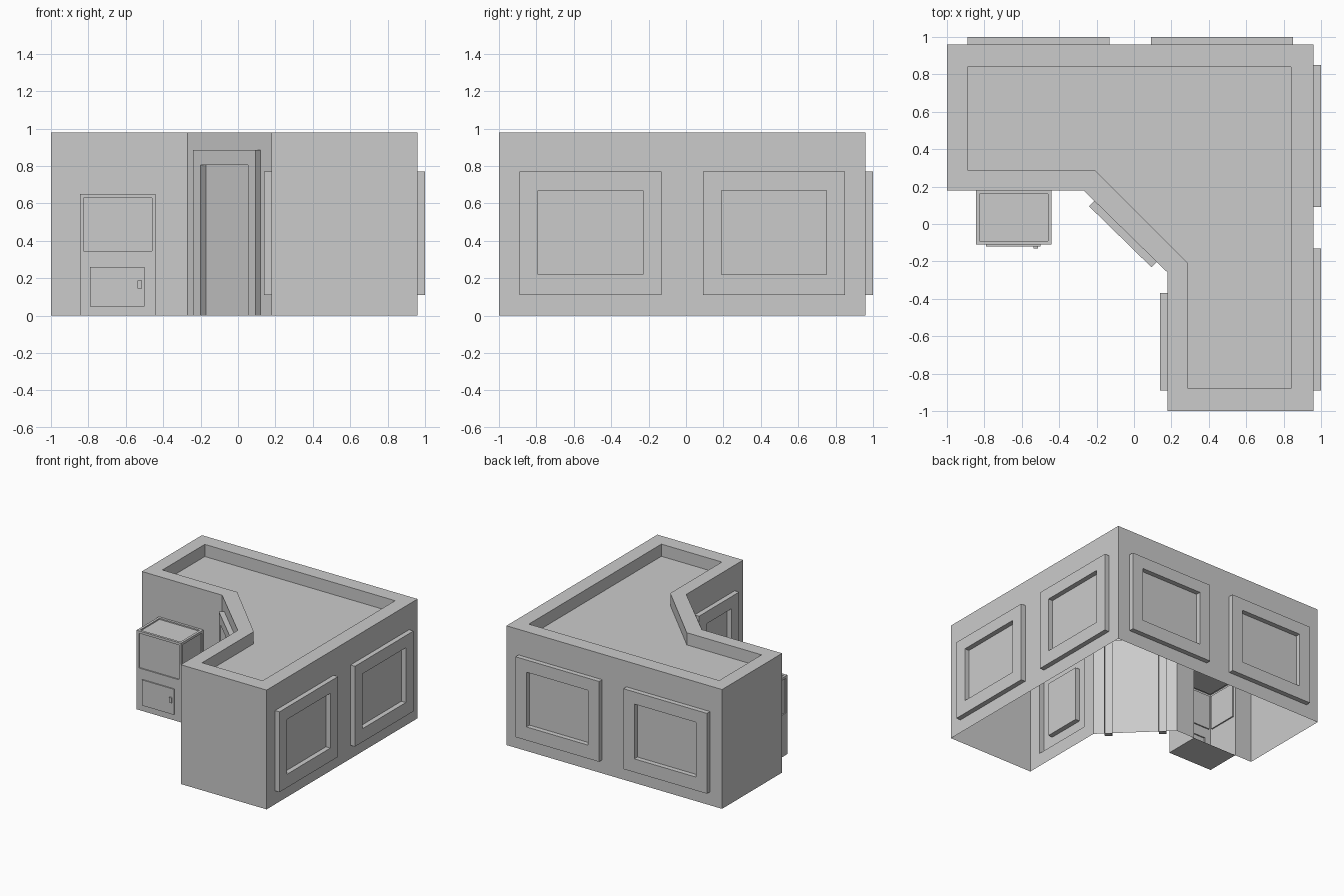
import bpy
from mathutils import Vector as V

if "Cube" in bpy.data.objects:
    bpy.data.objects.remove(bpy.data.objects["Cube"])

H, ROOF, D = 0.98, 0.88, 0.04      # parapet height, roof deck height, frame depth


def make(name, faces):
    """Object from a list of faces given as point lists, welding shared corners."""
    ids, verts, polys = {}, [], []
    for f in faces:
        poly = []
        for p in f:
            k = tuple(round(c, 5) for c in p)
            if k not in ids:
                ids[k] = len(verts)
                verts.append(k)
            poly.append(ids[k])
        polys.append(poly)
    me = bpy.data.meshes.new(name)
    me.from_pydata(verts, [], polys)
    me.update()
    ob = bpy.data.objects.new(name, me)
    bpy.context.collection.objects.link(ob)
    return ob


def relief(o, u, v, us, vs, off):
    """Sheet cut into cells; off(i, j) raises a cell along u x v, None leaves a hole."""
    o, u, v = V(o), V(u), V(v)
    n = u.cross(v)
    P = lambda a, b, h: o + u * a + v * b + n * h
    nu, nv = len(us) - 1, len(vs) - 1
    get = lambda i, j: off(i, j) if 0 <= i < nu and 0 <= j < nv else 0
    out = []
    for i in range(nu):
        for j in range(nv):
            h = get(i, j)
            if h is not None:
                out.append([P(us[a], vs[b], h) for a, b in
                            ((i, j), (i + 1, j), (i + 1, j + 1), (i, j + 1))])
    # step faces between cells of different height
    for i in range(nu + 1):
        for j in range(nv + 1):
            here = get(i, j)
            for other, e in ((get(i - 1, j), ((us[i], vs[j]), (us[i], vs[min(j + 1, nv)]))),
                             (get(i, j - 1), ((us[min(i + 1, nu)], vs[j]), (us[i], vs[j])))):
                if None not in (here, other) and here != other and e[0] != e[1]:
                    (a, b), (c, d) = e
                    out.append([P(a, b, here), P(a, b, other), P(c, d, other), P(c, d, here)])
    return out


def window(i, j):
    return D if i % 4 in (1, 2, 3) and 1 <= j <= 3 and (i % 4, j) != (2, 2) else 0


def doorway(i, j):
    return D if (i in (1, 3) and j < 2) or (i, j) == (2, 1) else 0


flat = lambda i, j: 0
hatch = lambda i, j: None if (i, j) == (1, 0) else 0

# Footprint, counter-clockwise, and the inner edge of the parapet
outer = [(.96, -1), (.96, .96), (-1, .96), (-1, .18), (-.27, .18), (.18, -.26), (.18, -1)]
inner = [(.84, -.88), (.84, .84), (-.89, .84), (-.89, .29), (-.21, .29), (.29, -.21), (.29, -.88)]

# Walls: name, inner cuts along the wall, inner cuts in height, relief
two = [.11, .21, .77, .87, 1.09, 1.19, 1.75, 1.85]
wz = [.11, .22, .67, .77]
walls = [("right_wall_with_windows", two, wz, window),
         ("back_wall_with_windows", two, wz, window),
         ("left_end_wall", [], [], flat),
         ("front_wall_with_cabinet_opening", [.155, .56], [.65], hatch),
         ("diagonal_wall_with_door", [.08, .137, .49, .547], [.805, .885], doorway),
         ("inner_wall_with_window", [.11, .21, .53, .63], wz, window),
         ("front_end_wall", [], [], flat)]
for k, (name, us, vs, off) in enumerate(walls):
    a, b = V((*outer[k], 0)), V((*outer[(k + 1) % 7], 0))
    d = b - a
    make(name, relief(a, d.normalized(), (0, 0, 1), [0, *us, d.length], [0, *vs, H], off))

# Parapet top, its inner faces and the roof deck
at = lambda p, z: (p[0], p[1], z)
roof = [[at(p, ROOF) for p in inner]]
for k in range(7):
    m = (k + 1) % 7
    roof.append([at(outer[k], H), at(outer[m], H), at(inner[m], H), at(inner[k], H)])
    roof.append([at(inner[k], H), at(inner[m], H), at(inner[m], ROOF), at(inner[k], ROOF)])
make("roof_and_parapet", roof)

# Cabinet growing out of the front wall, with recessed upper panels and a raised front door
X0, X1, Y0, Y1, Z = -.845, -.44, -.11, .18, .65
w, dp, m, t = X1 - X0, Y1 - Y0, .02, .01
inset = lambda i, j: -t if (i, j) == (1, 1) else 0
raised = lambda i, j: t if (i, j) == (1, 1) else 0
up, side_z = (0, 0, 1), [0, .345, Z - m, Z]
cab = relief((X0, Y0, .3), (1, 0, 0), up, [0, m, w - m, w], [0, .045, Z - m - .3, Z - .3], inset)
cab += relief((X0, Y0, 0), (1, 0, 0), up, [0, .055, .345, w], [0, .05, .26, .3], raised)
cab += relief((X1, Y0, 0), (0, 1, 0), up, [0, m, dp - m, dp], side_z, inset)
cab += relief((X0, Y1, 0), (0, -1, 0), up, [0, m, dp - m, dp], side_z, inset)
cab += relief((X0, Y0, Z), (1, 0, 0), (0, 1, 0), [0, m, w - m, w], [0, m, dp - m, dp], inset)
cab += relief((X0, Y1, 0), (1, 0, 0), (0, -1, 0), [0, w], [0, dp], flat)
make("cabinet", cab)

# Cabinet door handle
bpy.ops.mesh.primitive_cube_add(size=1, location=(-.525, -.125, .167))
handle = bpy.context.object
handle.name = "cabinet_handle"
handle.scale = (.022, .012, .044)
